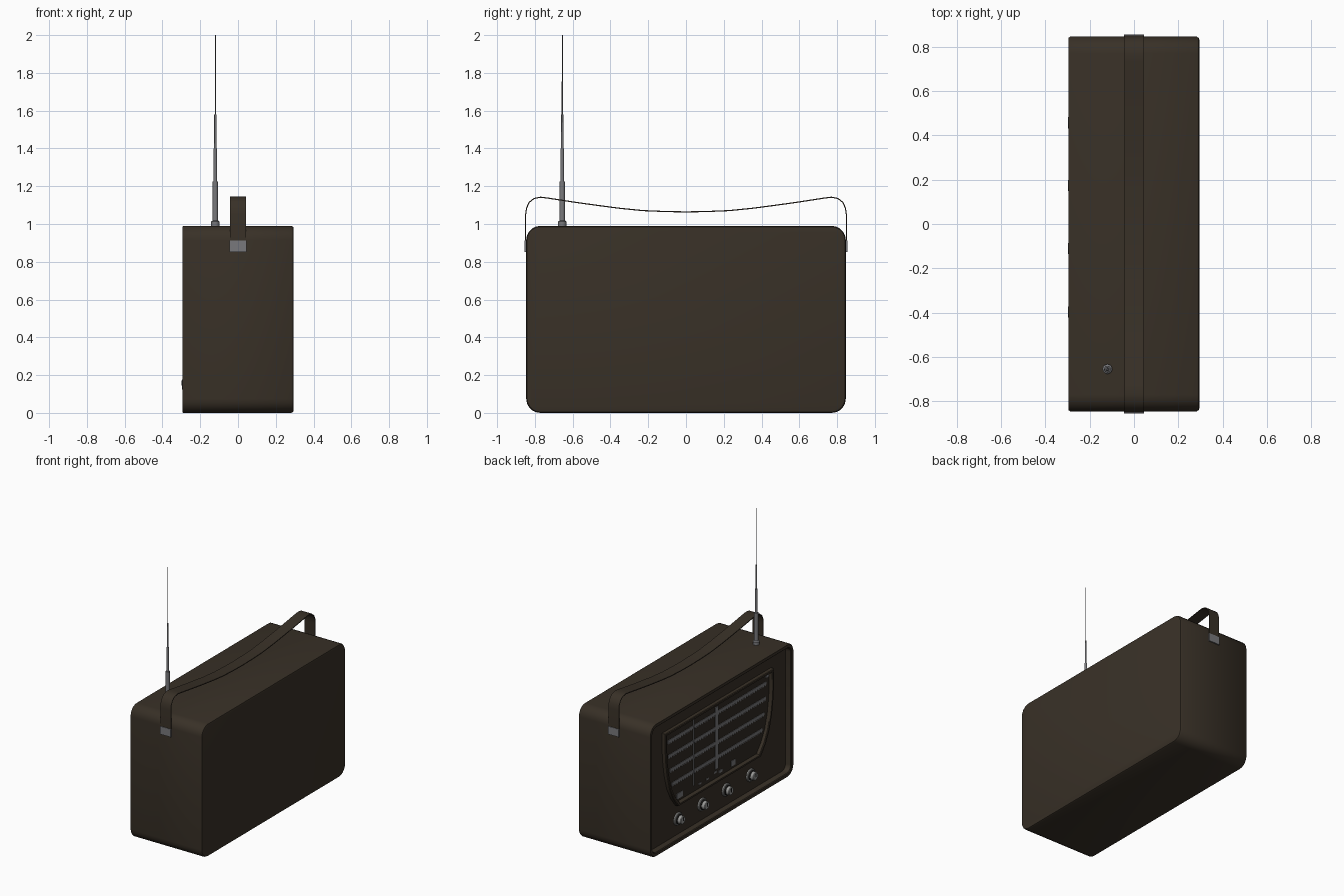
import bpy, bmesh, math
from mathutils import Vector

if "Cube" in bpy.data.objects:
    bpy.data.objects.remove(bpy.data.objects["Cube"])


def material(name, r, g, b):
    m = bpy.data.materials.new(name)
    m.diffuse_color = (r, g, b, 1)
    m.use_nodes = True
    m.node_tree.nodes["Principled BSDF"].inputs["Base Color"].default_value = m.diffuse_color
    return m


BROWN = material("dark_brown_leather", 0.040, 0.030, 0.020)
DIAL = material("dial_dark_brown", 0.030, 0.023, 0.016)
METAL = material("grey_metal", 0.19, 0.19, 0.20)
LIGHT = material("light_metal", 0.32, 0.32, 0.31)
BLACK = material("black_plastic", 0.012, 0.011, 0.010)


def finish(name, bm, mat, smooth=30):
    bmesh.ops.recalc_face_normals(bm, faces=bm.faces[:])
    me = bpy.data.meshes.new(name)
    bm.to_mesh(me)
    bm.free()
    me.materials.append(mat)
    ob = bpy.data.objects.new(name, me)
    bpy.context.collection.objects.link(ob)
    bpy.ops.object.select_all(action='DESELECT')
    ob.select_set(True)
    bpy.context.view_layer.objects.active = ob
    bpy.ops.object.shade_smooth_by_angle(angle=math.radians(smooth))
    return ob


def loft(name, rings, mat, smooth=30, bm=None, caps=(True, True)):
    """Skin a list of equal-length closed rings."""
    bm = bm or bmesh.new()
    vs = [[bm.verts.new(p) for p in ring] for ring in rings]
    n = len(vs[0])
    for a, b in zip(vs, vs[1:]):
        for i in range(n):
            j = (i + 1) % n
            bm.faces.new((a[i], a[j], b[j], b[i]))
    if caps[0]:
        bm.faces.new(vs[0][::-1])
    if caps[1]:
        bm.faces.new(vs[-1])
    return finish(name, bm, mat, smooth)


def add_box(bm, lo, hi):
    lo, hi = Vector(lo), Vector(hi)
    verts = bmesh.ops.create_cube(bm, size=1)["verts"]
    for v in verts:
        v.co = (lo + hi) / 2 + Vector(c * s for c, s in zip(v.co, hi - lo))


def rounded_rect(x, d):
    """Cabinet outline in the y-z plane, moved inwards by d."""
    r, hy, hz = max(0.075 - d, 0.02), 0.846 - d, 0.495 - d
    pts = []
    for k, (sy, sz) in enumerate([(1, 1), (-1, 1), (-1, -1), (1, -1)]):
        for s in range(6):
            a = math.radians(90 * k + 18 * s)
            pts.append((x, sy * (hy - r) + r * math.cos(a),
                        0.495 + sz * (hz - r) + r * math.sin(a)))
    return pts


# Cabinet with a rim around the recessed face on the -x side
loft("cabinet", [rounded_rect(x, d) for x, d in [
    (0.295, 0.014), (0.292, 0.005), (0.283, 0), (-0.289, 0), (-0.295, 0.005),
    (-0.295, 0.026), (-0.290, 0.031), (-0.25, 0.034)]], BROWN, 40)

# Tapered dial bezel and its sunken plate
HALF = [(0.64, 0.855), (0.64, 0.75), (0.632, 0.64), (0.615, 0.53),
        (0.585, 0.42), (0.54, 0.33), (0.484, 0.26)]
OUTLINE = HALF + [(-y, z) for y, z in reversed(HALF)]


def dial_ring(x, d):
    return [(x, y * (1 - d / 0.6), 0.56 + (z - 0.56) * (1 - d / 0.3))
            for y, z in OUTLINE]


loft("dial_bezel", [dial_ring(x, d) for x, d in [
    (-0.249, 0), (-0.275, 0), (-0.280, 0.004), (-0.280, 0.016),
    (-0.275, 0.02), (-0.252, 0.022)]], BROWN, caps=(False, False))
loft("dial_plate", [dial_ring(-0.249, 0.018), dial_ring(-0.253, 0.018)], DIAL)

# Tuning scales: a thin strip with fine teeth
bm = bmesh.new()
for z, half in [(0.765, 0.58), (0.655, 0.575), (0.545, 0.555), (0.435, 0.53)]:
    add_box(bm, (-0.257, -half, z - 0.009), (-0.252, half, z + 0.012))
    n = 44
    for i in range(n):
        y = -half + (i + 0.25) * 2 * half / n
        add_box(bm, (-0.257, y, z - 0.018), (-0.252, y + half / n, z - 0.009))
finish("dial_scales", bm, METAL)

# Upright centre bar, pointer needle and small marker plates
bm = bmesh.new()
add_box(bm, (-0.259, -0.012, 0.35), (-0.252, 0.022, 0.81))
add_box(bm, (-0.262, 0.272, 0.33), (-0.254, 0.280, 0.82))
for y, z, w, h in [(-0.19, 0.32, 0.05, 0.04), (0.44, 0.32, 0.07, 0.04),
                   (-0.59, 0.815, 0.035, 0.02), (-0.04, 0.315, 0.04, 0.02),
                   (0.02, 0.33, 0.03, 0.012), (0.11, 0.315, 0.03, 0.012),
                   (0.20, 0.315, 0.03, 0.012)]:
    add_box(bm, (-0.257, y - w / 2, z - h / 2), (-0.252, y + w / 2, z + h / 2))
finish("dial_markers", bm, METAL)


# Four control knobs on the face
def knob_part(name, y, prof, mat):
    loft(name, [[(x, y + r * math.cos(i * math.tau / 24),
                  0.15 + r * math.sin(i * math.tau / 24)) for i in range(24)]
                for x, r in prof], mat)


for k, y in enumerate([0.457, 0.174, -0.11, -0.397], 1):
    knob_part(f"knob_base_{k}", y, [(-0.249, 0.047), (-0.259, 0.047), (-0.263, 0.043)], LIGHT)
    knob_part(f"knob_collar_{k}", y, [(-0.26, 0.037), (-0.272, 0.035)], BLACK)
    knob_part(f"knob_cap_{k}", y, [(-0.27, 0.031), (-0.293, 0.029), (-0.297, 0.025)], LIGHT)
    bm = bmesh.new()
    add_box(bm, (-0.299, y - 0.005, 0.145), (-0.296, y + 0.005, 0.172))
    finish(f"knob_mark_{k}", bm, BLACK)

# Carrying strap, sagging between the two ends
side = [(0.849, 0.86), (0.849, 1.05), (0.844, 1.085), (0.83, 1.115),
        (0.805, 1.135), (0.77, 1.142), (0.73, 1.137), (0.60, 1.117),
        (0.48, 1.10), (0.35, 1.083), (0.23, 1.071), (0.11, 1.066)]
path = [Vector(p) for p in side + [(0, 1.064)] + [(-y, z) for y, z in reversed(side)]]
rings = []
for i, p in enumerate(path):
    t = (path[min(i + 1, len(path) - 1)] - path[max(i - 1, 0)]).normalized()
    nrm = Vector((-t.y, t.x)) * 0.003
    a, b = p + nrm, p - nrm
    rings.append([(-0.043, *a), (0.043, *a), (0.043, *b), (-0.043, *b)])
loft("carrying_strap", rings, BROWN, 40)

# Metal clasps holding the strap ends
for s, label in [(-1, "front"), (1, "back")]:
    bm = bmesh.new()
    y0, y1 = sorted((s * 0.843, s * 0.855))
    add_box(bm, (-0.045, y0, 0.853), (0.045, y1, 0.912))
    finish(f"strap_clasp_{label}", bm, METAL)

# Telescopic aerial
prof = [(0.985, 0.022), (1.012, 0.022), (1.018, 0.015), (1.225, 0.014),
        (1.226, 0.010), (1.40, 0.009), (1.401, 0.0065), (1.58, 0.006),
        (1.581, 0.003), (2.0, 0.0025)]
loft("aerial", [[(-0.12 + r * math.cos(i * math.tau / 16),
                  -0.655 + r * math.sin(i * math.tau / 16), z) for i in range(16)]
                for z, r in prof], METAL)
